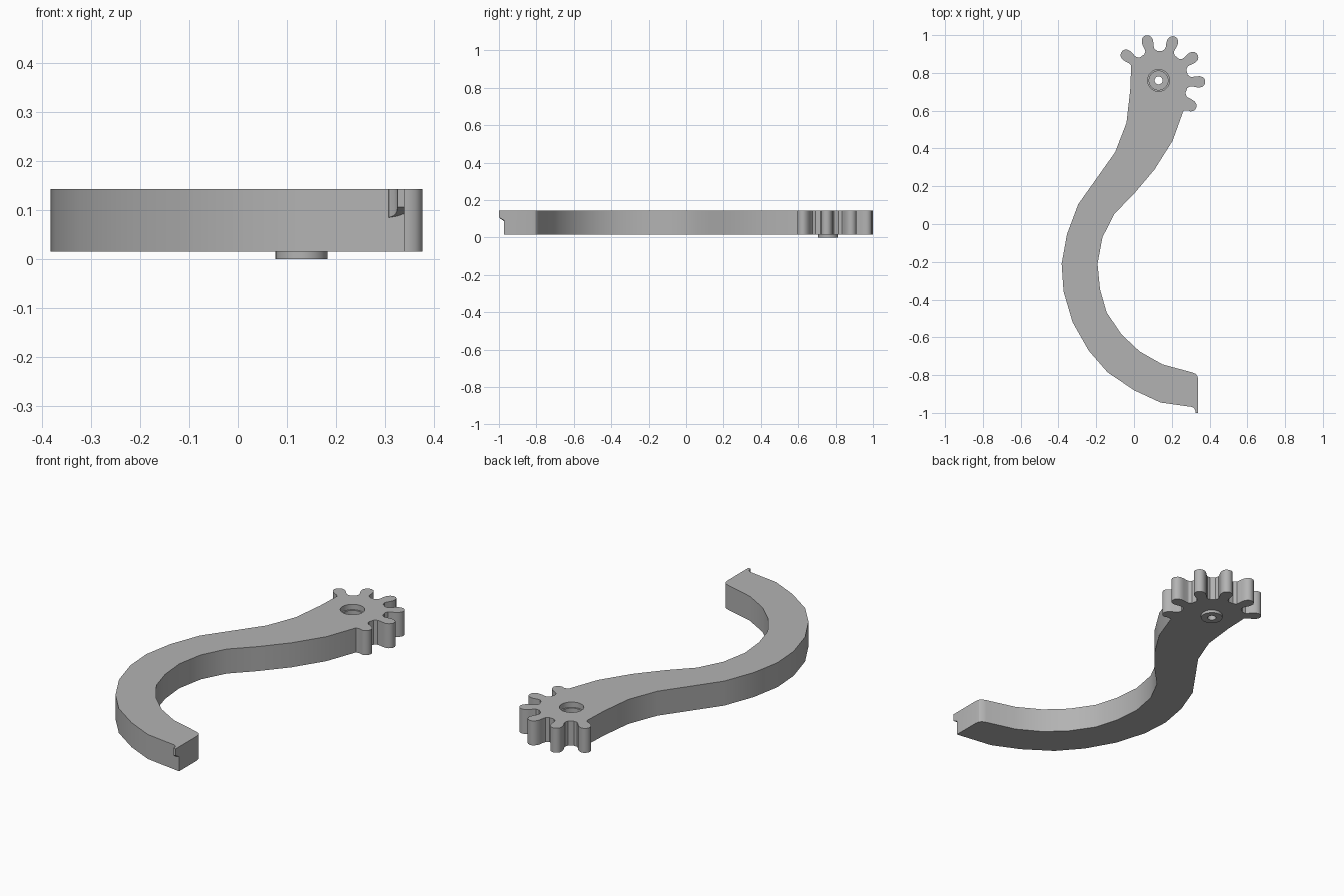
import bpy
import bmesh
import math
from mathutils import Vector

old = bpy.data.objects.get("Cube")
if old:
    bpy.data.objects.remove(old, do_unlink=True)

BOTTOM, TOP = 0.015, 0.143
PIVOT = Vector((0.13, 0.76))

grey = bpy.data.materials.new("plain_grey")
grey.use_nodes = True
grey.diffuse_color = (0.45, 0.45, 0.45, 1)
grey.node_tree.nodes["Principled BSDF"].inputs["Base Color"].default_value = (0.45, 0.45, 0.45, 1)


def make_object(name, bm):
    bmesh.ops.recalc_face_normals(bm, faces=bm.faces)
    mesh = bpy.data.meshes.new(name)
    bm.to_mesh(mesh)
    bm.free()
    mesh.materials.append(grey)
    obj = bpy.data.objects.new(name, mesh)
    bpy.context.collection.objects.link(obj)
    return obj


def prism(name, outline, low, high):
    """Extrude a plan outline; low gives the underside height at each point."""
    bm = bmesh.new()
    lower = [bm.verts.new((x, y, low(x, y))) for x, y in outline]
    upper = [bm.verts.new((x, y, high)) for x, y in outline]
    n = len(outline)
    bm.faces.new(lower)
    bm.faces.new(upper)
    for i in range(n):
        j = (i + 1) % n
        bm.faces.new((lower[i], lower[j], upper[j], upper[i]))
    return make_object(name, bm)


def lathe(name, profile, steps=48):
    """Closed stack of rings round the pivot axis from (radius, height) pairs."""
    bm = bmesh.new()
    rings = []
    for r, z in profile:
        angles = [math.tau * i / steps for i in range(steps)]
        rings.append([bm.verts.new((PIVOT.x + r * math.cos(a), PIVOT.y + r * math.sin(a), z)) for a in angles])
    for a, b in zip(rings, rings[1:]):
        for i in range(steps):
            j = (i + 1) % steps
            bm.faces.new((a[i], a[j], b[j], b[i]))
    bm.faces.new(rings[0])
    bm.faces.new(rings[-1])
    return make_object(name, bm)


def combine(target, tool, operation):
    mod = target.modifiers.new(operation.lower(), 'BOOLEAN')
    mod.operation = operation
    mod.solver = 'EXACT'
    mod.object = tool
    bpy.context.view_layer.objects.active = target
    bpy.ops.object.modifier_apply(modifier=mod.name)
    bpy.data.objects.remove(tool, do_unlink=True)


# Gear teeth: one rounded flank, mirrored and repeated every 36 degrees
flank = [(0.168, 0.025), (0.18, 0.025), (0.2, 0.029), (0.218, 0.030),
         (0.234, 0.025), (0.243, 0.016), (0.247, 0.006)]
teeth = []
for k in range(6):
    angle = math.radians(-38 + 36 * k)
    along = Vector((math.cos(angle), math.sin(angle)))
    across = Vector((-along.y, along.x))
    side = flank[3:] if k == 0 else flank
    teeth += [PIVOT + along * r - across * w for r, w in side]
    teeth += [PIVOT + along * r + across * w for r, w in reversed(flank)]
    if k < 5:
        for offset in (13, 18, 23):
            a = angle + math.radians(offset)
            teeth.append(PIVOT + 0.157 * Vector((math.cos(a), math.sin(a))))

# Curved arm: outer edge downwards, then squared tip and inner edge upwards
outer_edge = [(-.015, .84), (-.02, .71), (-.04, .535), (-.10, .38), (-.295, .105),
              (-.355, -.055), (-.383, -.21), (-.373, -.357), (-.325, -.52),
              (-.24, -.67), (-.14, -.785), (0, -.88), (.14, -.945), (.34, -.973)]
inner_edge = [(.34, -.825), (.336, -.805), (.325, -.793), (.305, -.785), (.15, -.743),
              (.03, -.675), (-.066, -.585), (-.145, -.468), (-.18, -.346), (-.193, -.21),
              (-.167, -.07), (-.103, .055), (0, .16), (.108, .288), (.204, .44), (.262, .60)]
outline = [tuple(p) for p in teeth] + outer_edge + inner_edge
arm = prism("geared_arm", outline, lambda x, y: BOTTOM, TOP)

# Small hooked lip at the tip, undercut by a slope
lip_plan = [(.34, -.96), (.305, -.96), (.308, -.969), (.318, -.975), (.324, -.985), (.326, -1), (.34, -1)]
lip = prism("tip_lip", lip_plan, lambda x, y: 0.085 + 0.7 * max(0, -0.97 - y), TOP)
combine(arm, lip, 'UNION')

# Pivot boss below, stepped screw hole through the gear
combine(arm, lathe("pivot_boss", [(0.053, 0), (0.053, 0.04)]), 'UNION')
hole = [(0.021, -0.05), (0.021, 0.03), (0.05, 0.03), (0.05, 0.115), (0.058, 0.115), (0.058, 0.2)]
combine(arm, lathe("hole_cutter", hole), 'DIFFERENCE')

# Smooth walls with crisp rims
bpy.ops.object.select_all(action='DESELECT')
arm.select_set(True)
bpy.context.view_layer.objects.active = arm
bpy.ops.object.shade_smooth_by_angle(angle=math.radians(30))
